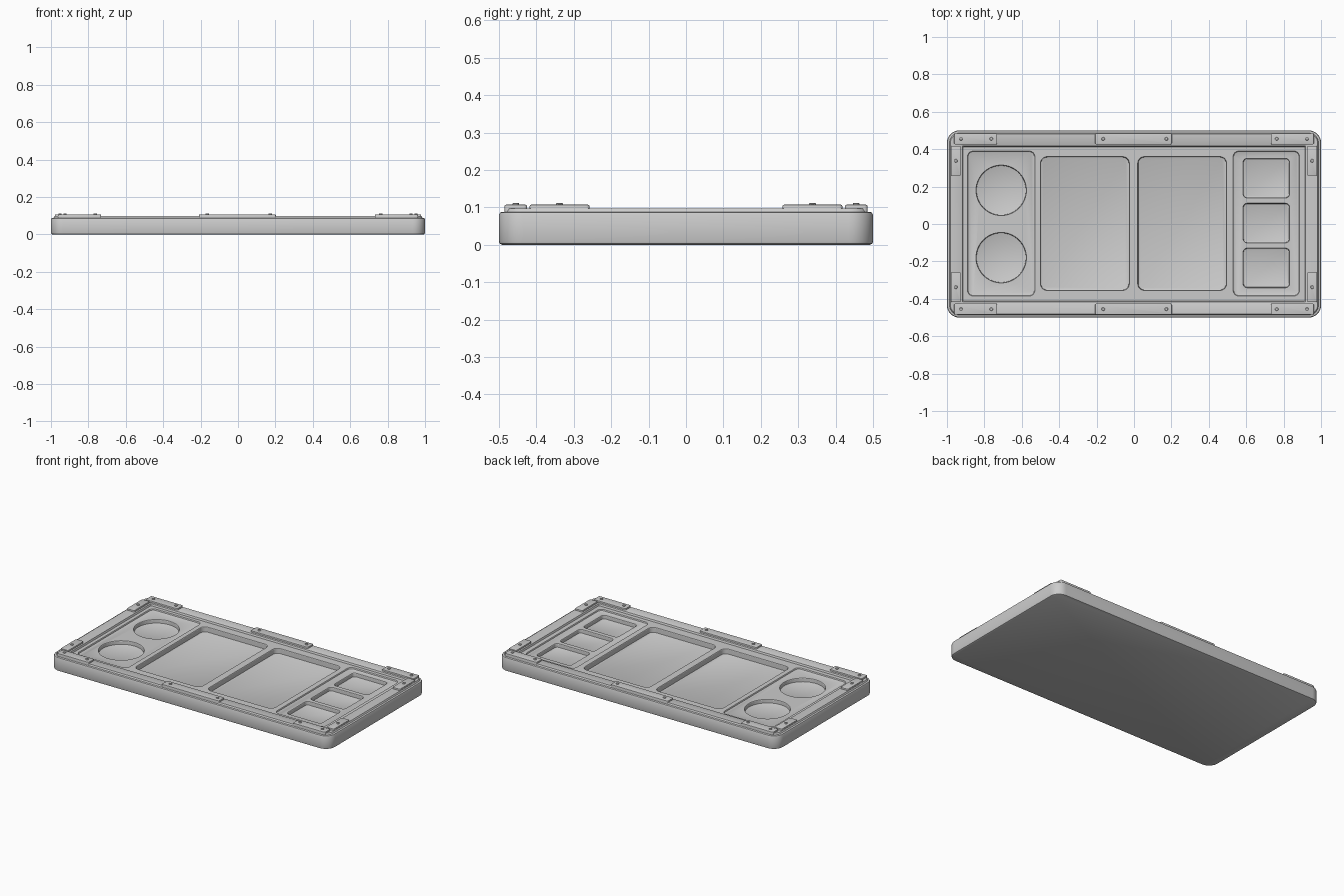
import bpy, bmesh
from math import sin, cos, pi, radians

if "Cube" in bpy.data.objects:
    bpy.data.objects.remove(bpy.data.objects["Cube"])


def loft(name, x, y, w, h, r, levels, seg=8):
    """Stack rounded rectangles (inset, z) into a closed solid."""
    bm = bmesh.new()
    rings = []
    for inset, z in levels:
        rr = max(r - inset, 0.004)
        a, b = w / 2 - inset - rr, h / 2 - inset - rr
        ring = []
        for q, (sx, sy) in enumerate([(1, 1), (-1, 1), (-1, -1), (1, -1)]):
            for i in range(seg + 1):
                t = (q + i / seg) * pi / 2
                ring.append(bm.verts.new((x + sx * a + rr * cos(t), y + sy * b + rr * sin(t), z)))
        rings.append(ring)
    n = len(rings[0])
    for lo, hi in zip(rings, rings[1:]):
        for i in range(n):
            j = (i + 1) % n
            bm.faces.new((lo[i], lo[j], hi[j], hi[i]))
    bm.faces.new(rings[0][::-1])
    bm.faces.new(rings[-1])
    bmesh.ops.remove_doubles(bm, verts=bm.verts, dist=1e-5)
    bmesh.ops.recalc_face_normals(bm, faces=bm.faces)
    me = bpy.data.meshes.new(name)
    bm.to_mesh(me)
    bm.free()
    ob = bpy.data.objects.new(name, me)
    bpy.context.collection.objects.link(ob)
    return ob


def smooth(ob):
    bpy.ops.object.select_all(action='DESELECT')
    ob.select_set(True)
    bpy.context.view_layer.objects.active = ob
    bpy.ops.object.shade_smooth_by_angle(angle=radians(30))


# Tray body: outer wall, stepped rim and sunken deck
DECK, PANEL, FLOOR = 0.083, 0.074, 0.05
body = loft("tray_body", 0, 0, 2, 1, 0.065, [
    (0.008, 0), (0.002, 0.003), (0, 0.009), (0, 0.08), (0.003, 0.086), (0.009, 0.088),
    (0.014, 0.088), (0.019, 0.097), (0.078, 0.097), (0.083, 0.094), (0.087, DECK)])


def pocket(x0, x1, y0, y1, r, top, floor, seg=8):
    """Cut a pocket with a softened lip and floor edge into the body."""
    cut = loft("pocket_cutter", (x0 + x1) / 2, (y0 + y1) / 2, x1 - x0, y1 - y0, r, [
        (0.007, floor), (0.003, floor + 0.002), (0.002, top - 0.003),
        (0, top), (-0.001, top + 0.005)], seg)
    mod = body.modifiers.new("pocket", 'BOOLEAN')
    mod.operation, mod.solver, mod.object = 'DIFFERENCE', 'EXACT', cut
    bpy.context.view_layer.objects.active = body
    bpy.ops.object.modifier_apply(modifier=mod.name)
    bpy.data.objects.remove(cut)


# Two large bays
pocket(-0.5, -0.025, -0.355, 0.36, 0.035, DECK, FLOOR)
pocket(0.02, 0.495, -0.355, 0.36, 0.035, DECK, FLOOR)
# Shallow side panels
pocket(-0.89, -0.53, -0.385, 0.39, 0.03, DECK, PANEL)
pocket(0.53, 0.885, -0.385, 0.39, 0.03, DECK, PANEL)
# Round holders on the left, square ones on the right
for y in (0.18, -0.18):
    pocket(-0.845, -0.575, y - 0.135, y + 0.135, 0.135, PANEL, FLOOR, 16)
for y in (0.245, 0.005, -0.235):
    pocket(0.583, 0.832, y - 0.106, y + 0.106, 0.022, PANEL, FLOOR)
smooth(body)


# Rim brackets with screws
def bracket(name, x, y, w, h, screws):
    smooth(loft(name, x, y, w, h, 0.008,
                [(0, 0.086), (0, 0.103), (0.001, 0.106), (0.004, 0.107)], 4))
    for sx in screws:
        smooth(loft(name + "_screw", sx, y, 0.018, 0.018, 0.009,
                    [(0, 0.104), (0, 0.11), (0.002, 0.112)], 4))


for s in (1, -1):
    bracket("middle_bracket", -0.003, s * 0.455, 0.41, 0.06, (-0.165, 0.173))
    for m in (1, -1):
        bracket("corner_bracket", m * 0.847, s * 0.455, 0.23, 0.06, (m * 0.925, m * 0.763))
        bracket("end_bracket", m * 0.952, s * 0.338, 0.055, 0.16, (m * 0.952,))
